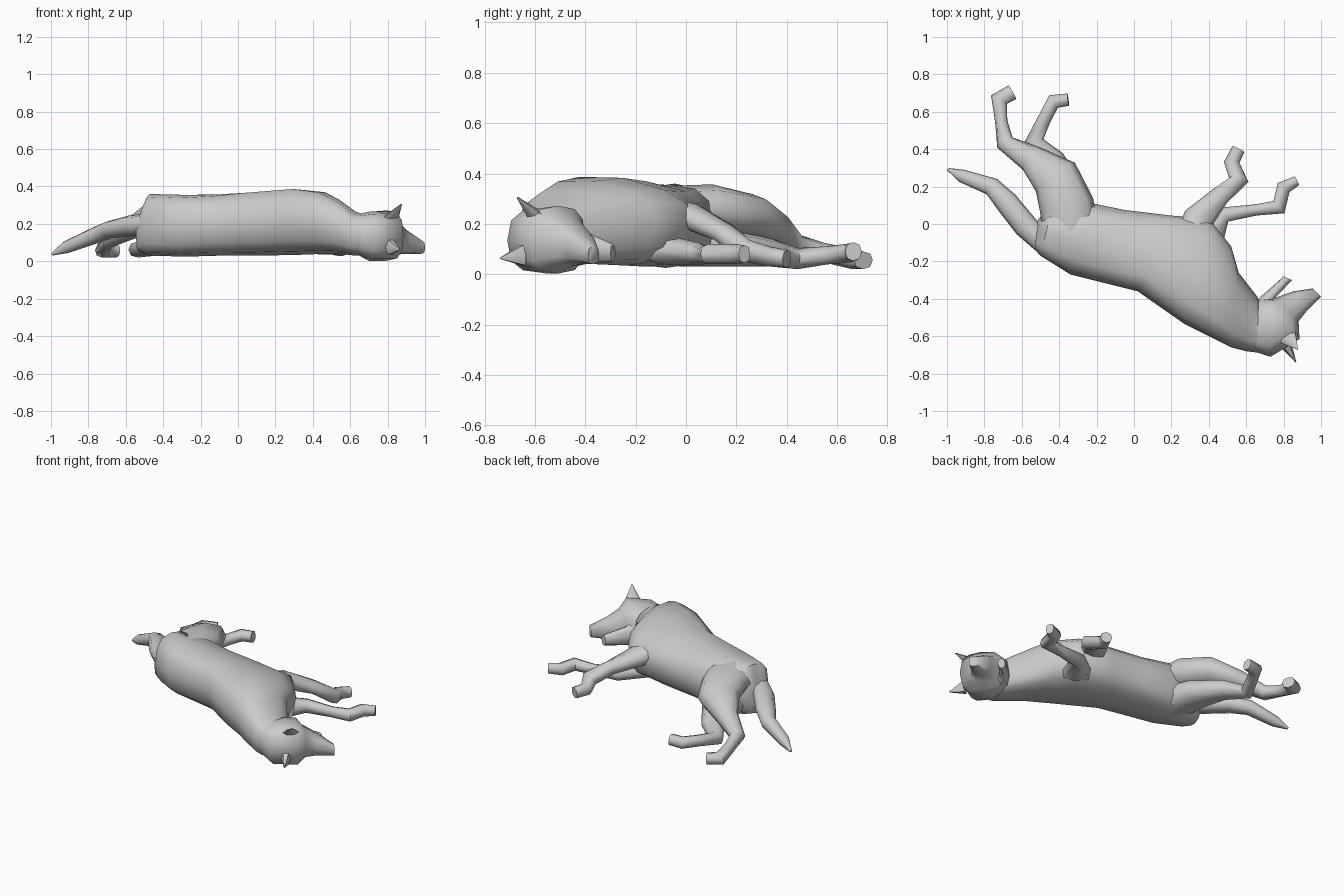
import bpy, bmesh, math
from mathutils import Vector


def skin_rings(name, rings):
    """Bridge equal-sized closed rings into one capped, smooth-shaded mesh."""
    bm = bmesh.new()
    loops = [[bm.verts.new(p) for p in ring] for ring in rings]
    n = len(loops[0])
    for lo, hi in zip(loops, loops[1:]):
        for i in range(n):
            j = (i + 1) % n
            bm.faces.new((lo[i], lo[j], hi[j], hi[i]))
    bm.faces.new(loops[0][::-1])
    bm.faces.new(loops[-1])
    bmesh.ops.recalc_face_normals(bm, faces=bm.faces)
    me = bpy.data.meshes.new(name)
    bm.to_mesh(me)
    bm.free()
    ob = bpy.data.objects.new(name, me)
    bpy.context.collection.objects.link(ob)
    bpy.ops.object.select_all(action='DESELECT')
    ob.select_set(True)
    bpy.context.view_layer.objects.active = ob
    bpy.ops.object.shade_smooth_by_angle(angle=math.radians(62))
    return ob


def oval(mid, side, up, n, power, taper=0.0):
    """Rounded-box ring; taper thins the half that lies towards +side."""
    pts = []
    for i in range(n):
        t = 2 * math.pi * i / n
        c, s = math.cos(t), math.sin(t)
        thin = 1 - taper * max(c + 0.3, 0)
        c = math.copysign(abs(c) ** power, c)
        s = math.copysign(abs(s) ** power, s)
        pts.append(mid + side * c + up * s * (thin if s > 0 else 1))
    return pts


def upright_loft(name, stations, n=12, power=0.8):
    """Stations: back x, y, belly x, y, bottom z, top z, optional belly taper."""
    rings = []
    for ax, ay, bx, by, z0, z1, *taper in stations:
        mid = Vector(((ax + bx) / 2, (ay + by) / 2, (z0 + z1) / 2))
        side = Vector(((bx - ax) / 2, (by - ay) / 2, 0))
        up = Vector((0, 0, (z1 - z0) / 2))
        rings.append(oval(mid, side, up, n, power, taper[0] if taper else 0))
    return skin_rings(name, rings)


def limb(name, path, n=8, power=0.85):
    """Path: x, y, z, half width across, half thickness (mitred at bends)."""
    pts = [Vector(p[:3]) for p in path]
    rings = []
    for i, p in enumerate(path):
        steps = []
        if i > 0:
            steps.append((pts[i] - pts[i - 1]).normalized())
        if i < len(pts) - 1:
            steps.append((pts[i + 1] - pts[i]).normalized())
        tan = sum(steps, Vector()).normalized()
        mitre = 1 / max(tan.dot(steps[0]), 0.75)
        side = Vector((-tan.y, tan.x, 0)).normalized()
        up = tan.cross(side)
        rings.append(oval(pts[i], side * p[3] * mitre, up * p[4], n, power))
    return skin_rings(name, rings)


# Torso and neck, rump to nape
upright_loft("torso", [
    (-.545, -.12, -.51, .03, .05, .23),
    (-.50, -.17, -.44, .08, .03, .36),
    (-.34, -.27, -.22, .11, .025, .355),
    (-.16, -.315, -.05, .075, .03, .365, .15),
    (.02, -.36, .20, .045, .03, .385, .3),
    (.27, -.535, .40, .03, .035, .405, .4),
    (.41, -.605, .52, -.12, .04, .385, .3),
    (.52, -.66, .56, -.26, .04, .335, .1),
    (.60, -.68, .66, -.39, .03, .265),
    (.68, -.69, .67, -.42, .03, .25)], power=0.72)

# Skull and upper jaw, turned up towards the legs
upright_loft("head", [
    (.62, -.675, .64, -.43, .04, .25),
    (.73, -.71, .67, -.40, .003, .265),
    (.885, -.615, .71, -.40, .003, .272),
    (.88, -.52, .74, -.40, .03, .225),
    (.92, -.47, .85, -.36, .04, .17),
    (1.0, -.39, .955, -.345, .04, .11)], power=0.72)

# Open lower jaw
upright_loft("lower_jaw", [
    (.77, -.46, .64, -.43, .03, .21),
    (.75, -.40, .67, -.395, .04, .17),
    (.845, -.30, .80, -.28, .05, .12)], n=8)

# Ears
limb("upper_ear", [(.815, -.595, .23, .055, .022), (.875, -.67, .305, .003, .003)], n=6)
limb("lower_ear", [(.815, -.65, .075, .03, .045), (.865, -.738, .063, .003, .003)], n=6)

# Front legs, the upper one resting across the lower one
limb("upper_front_leg", [
    (.30, -.14, .25, .10, .07),
    (.345, .03, .225, .08, .055),
    (.46, .15, .165, .052, .042),
    (.56, .235, .095, .044, .045),
    (.522, .33, .07, .038, .04),
    (.558, .40, .062, .036, .035)])
limb("lower_front_leg", [
    (.38, -.10, .10, .10, .06),
    (.48, .05, .08, .04, .045),
    (.65, .075, .075, .03, .035),
    (.775, .09, .08, .036, .04),
    (.80, .195, .08, .036, .04),
    (.872, .232, .08, .026, .035)])

# Hind legs
limb("upper_hind_leg", [
    (-.33, -.10, .25, .15, .10),
    (-.36, .10, .262, .145, .095),
    (-.42, .25, .235, .125, .085),
    (-.55, .35, .185, .075, .06),
    (-.69, .435, .115, .045, .045),
    (-.71, .55, .085, .033, .038),
    (-.722, .665, .06, .04, .04),
    (-.65, .705, .055, .042, .035)])
limb("lower_hind_leg", [
    (-.34, -.02, .12, .13, .09),
    (-.36, .16, .105, .11, .075),
    (-.44, .34, .085, .07, .055),
    (-.535, .445, .062, .042, .042),
    (-.48, .56, .075, .036, .036),
    (-.43, .655, .085, .036, .038),
    (-.352, .665, .09, .033, .037)])

# Tail
limb("tail", [
    (-.46, -.12, .20, .06, .06),
    (-.58, -.01, .19, .065, .055),
    (-.68, .115, .17, .062, .048),
    (-.76, .20, .14, .048, .045),
    (-.92, .257, .075, .035, .033),
    (-.993, .292, .038, .008, .008)])
